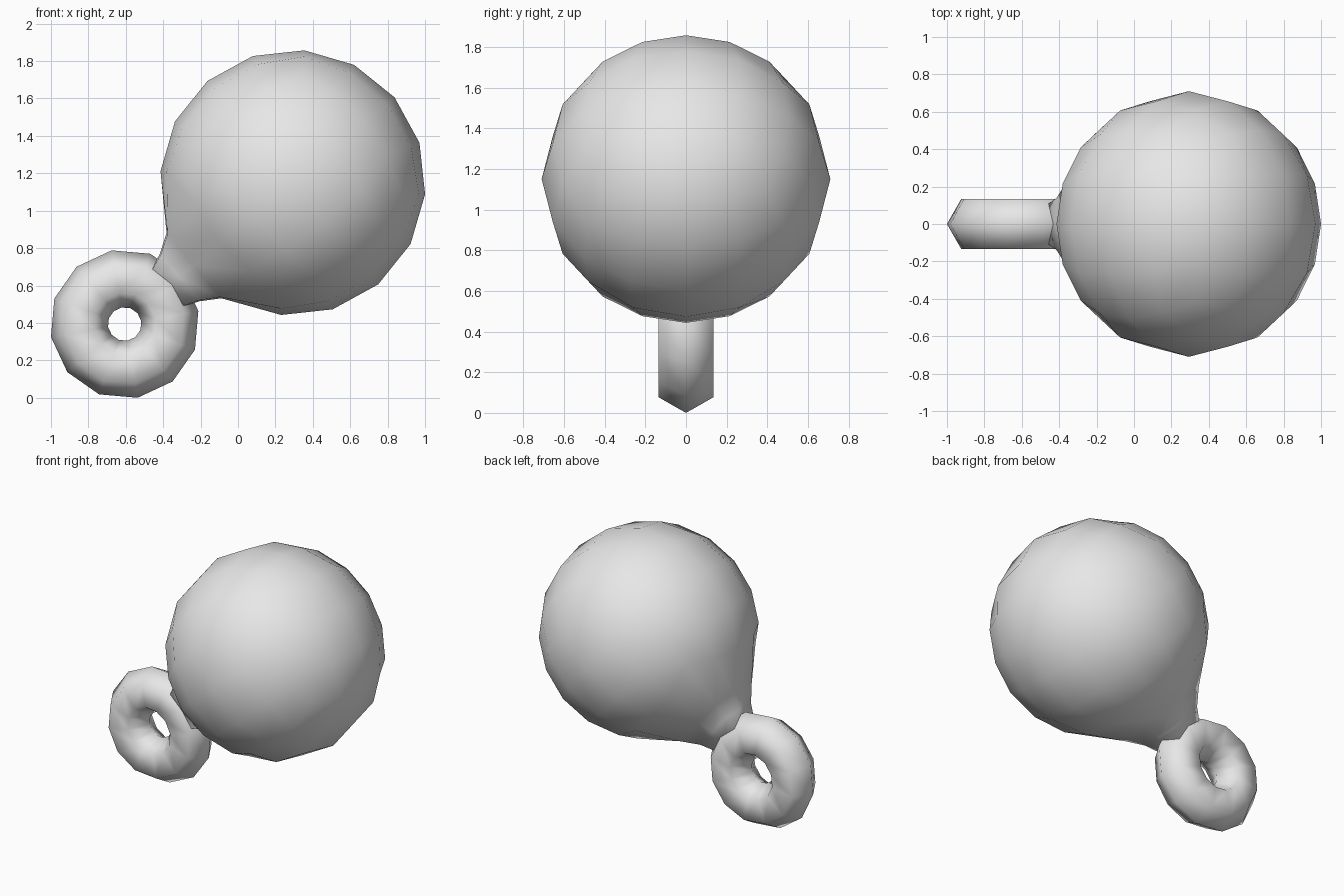
import bpy
import bmesh
from math import radians
from mathutils import Matrix

cube = bpy.data.objects.get("Cube")
if cube:
    bpy.data.objects.remove(cube, do_unlink=True)

grey = bpy.data.materials.new("plain grey")
grey.use_nodes = True
colour = (0.8, 0.8, 0.8, 1)
grey.diffuse_color = colour
grey.node_tree.nodes["Principled BSDF"].inputs["Base Color"].default_value = colour

RADIUS = 0.71


# Ball: a cube rounded in two steps
bm = bmesh.new()
bmesh.ops.create_cube(bm, size=2)
for step in range(2):
    for v in bm.verts:
        v.co.normalize()
    bmesh.ops.subdivide_edges(bm, edges=bm.edges[:], cuts=1, use_grid_fill=True)
for v in bm.verts:
    v.co = v.co.normalized() * RADIUS

# Neck: open the ball at its lower pole and draw the rim out to the ring
pole = min(bm.verts, key=lambda v: v.co.z)
patch = list(pole.link_faces)
rim = {v for f in patch for v in f.verts if v != pole}
rim_edges = [e for e in bm.edges if e.verts[0] in rim and e.verts[1] in rim]
bmesh.ops.delete(bm, geom=patch, context="FACES")


def place_rim(verts, width, depth, z):
    sx = width / max(v.co.x for v in verts)
    sy = depth / max(v.co.y for v in verts)
    for v in verts:
        v.co.x *= sx
        v.co.y *= sy
        v.co.z = z


place_rim(rim, 0.228, 0.21, -0.69)
for width, depth, z in ((0.165, 0.145, -0.79), (0.13, 0.11, -0.88)):
    new = bmesh.ops.extrude_edge_only(bm, edges=rim_edges)["geom"]
    rim_edges = [g for g in new if isinstance(g, bmesh.types.BMEdge)]
    place_rim([g for g in new if isinstance(g, bmesh.types.BMVert)], width, depth, z)
bmesh.ops.contextual_create(bm, geom=rim_edges)
bmesh.ops.recalc_face_normals(bm, faces=bm.faces[:])
for f in bm.faces:
    f.smooth = True
bm.transform(Matrix.Translation((0.293, 0, 1.15)) @ Matrix.Rotation(radians(50), 4, "Y"))
mesh = bpy.data.meshes.new("ball_with_neck")
bm.to_mesh(mesh)
bm.free()
mesh.materials.append(grey)
ball = bpy.data.objects.new("ball_with_neck", mesh)
bpy.context.collection.objects.link(ball)

# Hanging ring with a six-sided tube
bpy.ops.mesh.primitive_torus_add(
    major_segments=12, minor_segments=6, major_radius=0.245, minor_radius=0.155,
    location=(-0.606, 0, 0.394), rotation=(radians(90), radians(-10), 0))
ring = bpy.context.object
ring.name = "ring"
ring.data.materials.append(grey)
bpy.ops.object.shade_smooth()
